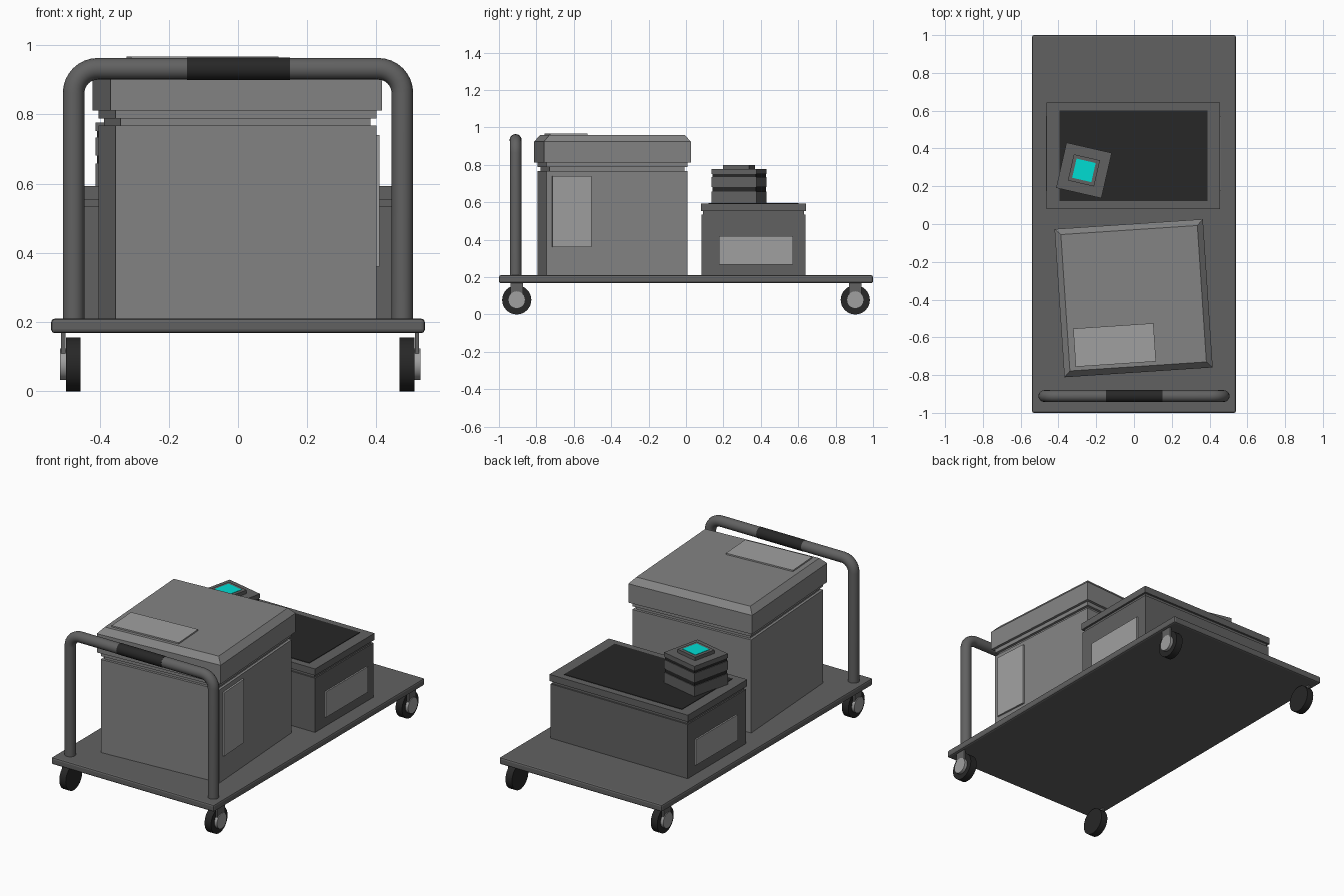
import bpy, bmesh, math
from mathutils import Matrix, Vector

if "Cube" in bpy.data.objects:
    bpy.data.objects.remove(bpy.data.objects["Cube"])


def material(name, r, g, b):
    m = bpy.data.materials.new(name)
    m.diffuse_color = (r, g, b, 1)
    m.use_nodes = True
    m.node_tree.nodes["Principled BSDF"].inputs["Base Color"].default_value = m.diffuse_color
    return m


frame = material("frame_grey", 0.12, 0.12, 0.12)
crate = material("crate_grey", 0.23, 0.23, 0.23)
pale = material("label_grey", 0.35, 0.35, 0.35)
dark = material("dark_rubber", 0.02, 0.02, 0.02)
glow = material("cyan_light", 0.0, 0.72, 0.65)


def loft(name, sections, centre, angle=0.0, mat=None):
    """Stack of rectangles (half_x, half_y, z), joined and capped."""
    bm = bmesh.new()
    rings = [[bm.verts.new((sx * hx, sy * hy, z))
              for sx, sy in ((-1, -1), (1, -1), (1, 1), (-1, 1))]
             for hx, hy, z in sections]
    for a, b in zip(rings, rings[1:]):
        for i in range(4):
            j = (i + 1) % 4
            bm.faces.new((a[i], a[j], b[j], b[i]))
    bm.faces.new(rings[0][::-1])
    bm.faces.new(rings[-1])
    me = bpy.data.meshes.new(name)
    bm.to_mesh(me)
    bm.free()
    ob = bpy.data.objects.new(name, me)
    bpy.context.collection.objects.link(ob)
    ob.location = (centre[0], centre[1], 0)
    ob.rotation_euler.z = math.radians(angle)
    me.materials.append(mat)
    return ob


def block(name, lo, hi, centre=(0, 0), angle=0.0, mat=None):
    """Box given by corners in the local frame of its parent part."""
    mid = Vector(((lo[0] + hi[0]) / 2, (lo[1] + hi[1]) / 2, 0))
    mid.rotate(Matrix.Rotation(math.radians(angle), 3, 'Z'))
    hx, hy = (hi[0] - lo[0]) / 2, (hi[1] - lo[1]) / 2
    return loft(name, [(hx, hy, lo[2]), (hx, hy, hi[2])],
                (centre[0] + mid.x, centre[1] + mid.y), angle, mat)


def bevel(ob, width, segments=1):
    m = ob.modifiers.new("bevel", 'BEVEL')
    m.width, m.segments = width, segments


def smooth(ob):
    bpy.ops.object.select_all(action='DESELECT')
    ob.select_set(True)
    bpy.context.view_layer.objects.active = ob
    bpy.ops.object.shade_smooth_by_angle(angle=math.radians(35))


def disc(name, x, y, z, radius, width, mat):
    """Cylinder with its axis along x."""
    bpy.ops.mesh.primitive_cylinder_add(vertices=32, radius=radius, depth=width,
                                        location=(x, y, z),
                                        rotation=(0, math.pi / 2, 0))
    ob = bpy.context.object
    ob.name = name
    ob.data.materials.append(mat)
    smooth(ob)


def tube(name, pts, radius, mat):
    """Round bar swept along a path."""
    cu = bpy.data.curves.new(name, 'CURVE')
    cu.dimensions = '3D'
    cu.bevel_depth, cu.bevel_resolution, cu.use_fill_caps = radius, 6, True
    sp = cu.splines.new('POLY')
    sp.points.add(len(pts) - 1)
    for p, co in zip(sp.points, pts):
        p.co = (*co, 1)
    cu.materials.append(mat)
    ob = bpy.data.objects.new(name, cu)
    bpy.context.collection.objects.link(ob)
    bpy.ops.object.select_all(action='DESELECT')
    ob.select_set(True)
    bpy.context.view_layer.objects.active = ob
    bpy.ops.object.convert(target='MESH')
    smooth(bpy.context.object)


# Deck
deck = block("deck", (-0.54, -1, 0.168), (0.54, 1, 0.21), mat=frame)
bevel(deck, 0.01, 2)

# Push handle: rounded arch with a grip sleeve
HY, HX, HZ, R = -0.911, 0.475, 0.932, 0.07
arc = [(HX - R + R * math.cos(t), HY, HZ - R + R * math.sin(t))
       for t in (math.pi / 2 * i / 8 for i in range(9))]
right = [(HX, HY, 0.205)] + arc
left = [(-x, y, z) for x, y, z in reversed(right)]
tube("push_handle", right + left, 0.0313, frame)
tube("handle_grip", [(-0.147, HY, HZ), (0.15, HY, HZ)], 0.0325, dark)

# Casters: wheel, hub and outer fork plate at each corner
for sx, cx in ((-1, -0.476), (1, 0.488)):
    for sy in (-1, 1):
        y = sy * 0.905
        tag = ("left" if sx < 0 else "right") + ("_front" if sy < 0 else "_back")
        disc("wheel_" + tag, cx, y, 0.078, 0.078, 0.043, dark)
        disc("hub_" + tag, cx + sx * 0.029, y, 0.078, 0.046, 0.02, pale)
        xs = sorted((cx + sx * 0.023, cx + sx * 0.035))
        block("fork_" + tag, (xs[0], y - 0.034, 0.085), (xs[1], y + 0.034, 0.175),
              mat=frame)

# Large crate, turned slightly on the deck
C, A = (-0.002, -0.393), 3.8
B, G, L, T = 0.3775, 0.362, 0.3935, 0.362
loft("large_crate_body",
     [(h, h, z) for h, z in ((B, 0.21), (B, 0.768), (G, 0.768), (G, 0.788),
                             (B, 0.788), (B, 0.815))], C, A, crate)
loft("large_crate_lid", [(L, L, 0.812), (L, L, 0.925), (T, T, 0.96)], C, A, crate)
block("large_crate_side_label", (B - 0.005, -0.348, 0.36), (B + 0.011, -0.138, 0.74),
      C, A, pale)
block("large_crate_top_label", (-0.33, -0.342, 0.955), (0.096, -0.139, 0.968),
      C, A, pale)

# Small crate with rim, dark top panel and side labels
S = (-0.003, 0.361)
loft("small_crate_body",
     [(0.455, 0.277, 0.21), (0.455, 0.277, 0.535), (0.447, 0.269, 0.535),
      (0.447, 0.269, 0.56)], S, mat=frame)
block("small_crate_rim", (-0.459, -0.281, 0.553), (0.459, 0.281, 0.593), S, mat=frame)
block("small_crate_top_panel", (-0.391, -0.24, 0.58), (0.391, 0.24, 0.596), S, mat=dark)
for side, x0, x1 in (("left", -0.464, -0.45), ("right", 0.45, 0.464)):
    block("small_crate_label_" + side, (x0, -0.185, 0.267), (x1, 0.211, 0.42), S,
          mat=pale)

# Stacked beacon: three tiers around a dark core, with a lit cap
P, PA = (-0.265, 0.284), -12.9
W, N = 0.123, 0.119
block("beacon_core", (-N, -N, 0.6), (N, N, 0.77), P, PA, dark)
for i, (z0, z1) in enumerate(((0.59, 0.658), (0.681, 0.734), (0.752, 0.777))):
    block(f"beacon_tier_{i + 1}", (-W, -W, z0), (W, W, z1), P, PA, frame)
block("beacon_cap", (-0.071, -0.071, 0.77), (0.071, 0.071, 0.798), P, PA, frame)
block("beacon_light", (-0.052, -0.052, 0.79), (0.052, 0.052, 0.8), P, PA, glow)
